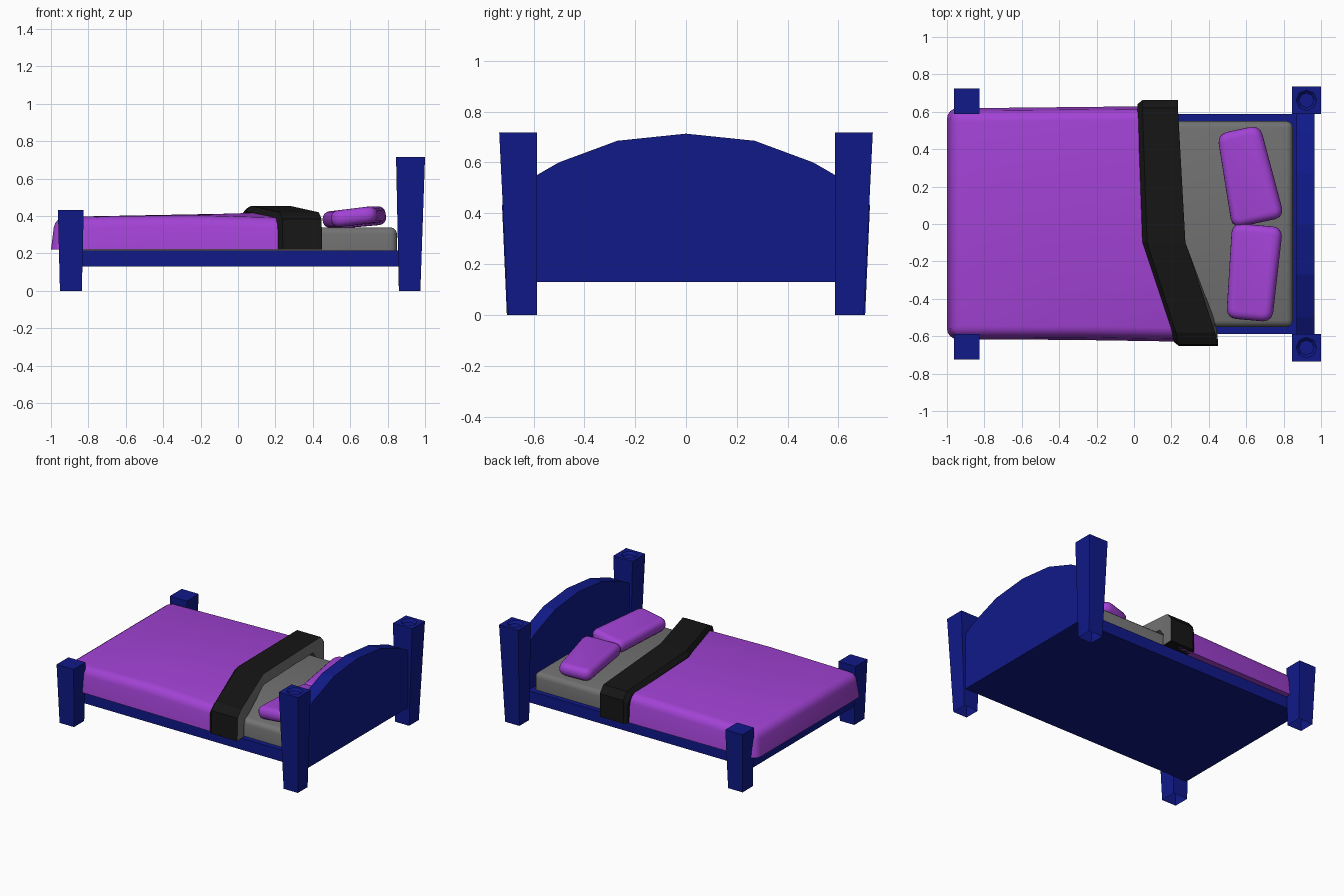
import bpy, bmesh, math
from mathutils import Vector, Matrix

if "Cube" in bpy.data.objects:
    bpy.data.objects.remove(bpy.data.objects["Cube"])


def material(name, rgb):
    m = bpy.data.materials.new(name)
    m.diffuse_color = (*rgb, 1)
    m.use_nodes = True
    m.node_tree.nodes["Principled BSDF"].inputs["Base Color"].default_value = m.diffuse_color
    return m


BLUE = material("blue_wood", (0.005, 0.01, 0.25))
PURPLE = material("purple_cloth", (0.36, 0.055, 0.66))
BLACK = material("black_cloth", (0.008, 0.008, 0.008))
GREY = material("grey_cloth", (0.17, 0.17, 0.17))


def finish(bm, name, mats, smooth=False):
    bmesh.ops.recalc_face_normals(bm, faces=bm.faces[:])
    me = bpy.data.meshes.new(name)
    bm.to_mesh(me)
    bm.free()
    ob = bpy.data.objects.new(name, me)
    bpy.context.collection.objects.link(ob)
    for m in mats:
        me.materials.append(m)
    if smooth:
        bpy.ops.object.select_all(action='DESELECT')
        ob.select_set(True)
        bpy.context.view_layer.objects.active = ob
        bpy.ops.object.shade_smooth_by_angle(angle=math.radians(40))
    return ob


def loft(rings, cap_start=True, cap_end=True):
    """Closed rings of equal length joined into a skin."""
    bm = bmesh.new()
    vs = [[bm.verts.new(p) for p in r] for r in rings]
    n = len(rings[0])
    for a, b in zip(vs, vs[1:]):
        for i in range(n):
            j = (i + 1) % n
            bm.faces.new((a[i], a[j], b[j], b[i]))
    if cap_start:
        bm.faces.new(vs[0][::-1])
    if cap_end:
        bm.faces.new(vs[-1])
    return bm, vs


def box(x0, x1, y0, y1, z0, z1):
    pts = [(x0, y0), (x1, y0), (x1, y1), (x0, y1)]
    return loft([[(x, y, z) for x, y in pts] for z in (z0, z1)])[0]


# Posts: flared square columns, open below; head posts have a round dimple
SQUARE = [(1, 0), (1, 1), (0, 1), (-1, 1), (-1, 0), (-1, -1), (0, -1), (1, -1)]


def square_ring(x0, x1, y0, y1, z):
    cx, cy, hx, hy = (x0 + x1) / 2, (y0 + y1) / 2, (x1 - x0) / 2, (y1 - y0) / 2
    return [(cx + hx * u, cy + hy * v, z) for u, v in SQUARE]


def circle_ring(cx, cy, r, z):
    return [(cx + r * math.cos(i * math.pi / 4), cy + r * math.sin(i * math.pi / 4), z)
            for i in range(8)]


for side, s in (("right", -1), ("left", 1)):
    rings = [square_ring(0.86, 0.975, 0.587, 0.70, 0),
             square_ring(0.845, 1.0, 0.587, 0.735, 0.717),
             circle_ring(0.922, 0.661, 0.055, 0.717),
             circle_ring(0.922, 0.661, 0.04, 0.70)]
    rings = [[(x, s * y, z) for x, y, z in r] for r in rings]
    finish(loft(rings, cap_start=False)[0], "head_post_" + side, [BLUE])
    rings = [square_ring(-0.952, -0.835, 0.587, 0.705, 0),
             square_ring(-0.963, -0.825, 0.587, 0.724, 0.432)]
    rings = [[(x, s * y, z) for x, y, z in r] for r in rings]
    finish(loft(rings, cap_start=False)[0], "foot_post_" + side, [BLUE])

# Bed base slab
finish(box(-0.945, 0.87, -0.587, 0.587, 0.13, 0.215), "bed_base", [BLUE])

# Arched headboard
half = [(0.587, 0.55), (0.5, 0.60), (0.27, 0.685)]
arch = [(0.587, 0.13)] + half + [(0, 0.713)] + [(-y, z) for y, z in half[::-1]] + [(-0.587, 0.13)]
finish(loft([[(x, y, z) for y, z in arch] for x in (0.87, 0.965)])[0], "headboard", [BLUE])

# Mattress
bm = box(-0.92, 0.85, -0.55, 0.55, 0.213, 0.34)
bmesh.ops.bevel(bm, geom=[e for e in bm.edges if max(v.co.z for v in e.verts) > 0.3],
                offset=0.035, segments=3, profile=0.5, affect='EDGES')
finish(bm, "mattress", [GREY], True)

# Blanket: slanted head edge, dipping toward the front by the fold
low = [(-1, -0.615), (-0.3, -0.62), (0.33, -0.63), (0.15, -0.1), (0.13, 0.63), (-1, 0.618)]
top = [(-0.978, -0.60, 0.395), (-0.3, -0.60, 0.403), (0.33, -0.61, 0.385),
       (0.15, -0.1, 0.42), (0.13, 0.61, 0.416), (-0.978, 0.60, 0.395)]
bm, (lo, hi) = loft([[(x, y, 0.22) for x, y in low], top], cap_end=False)
bm.faces.new((hi[1], hi[2], hi[3]))
bm.faces.new((hi[0], hi[1], hi[3], hi[4], hi[5]))
pairs = [(hi[0], hi[1]), (hi[1], hi[2]), (hi[4], hi[5]), (hi[5], hi[0]), (lo[0], hi[0]), (lo[5], hi[5])]
bmesh.ops.bevel(bm, geom=[bm.edges.get(p) for p in pairs], offset=0.055, segments=4,
                profile=0.5, affect='EDGES')
finish(bm, "blanket", [PURPLE], True)

# Folded-over band: outer strip black, inner side and head-end rim grey
sections = [(0.66, 0.22, 0.02, 0.235), (0.662, 0.39, 0.02, 0.235), (0.62, 0.44, 0.02, 0.235),
            (-0.1, 0.455, 0.045, 0.275), (-0.58, 0.42, 0.2, 0.432),
            (-0.645, 0.385, 0.212, 0.447), (-0.652, 0.22, 0.215, 0.45)]
rings = []
for y, z, x0, x1 in sections:
    yi = y * 0.87
    zi = z if z < 0.3 else z - 0.085
    rings.append([(x0, y * 0.97, z - (0.03 if z > 0.3 else 0)), (x0 + 0.025, y, z),
                  (x1, y, z), (x1 - 0.005, yi, zi), (x0 + 0.01, yi, zi)])
bm, _ = loft(rings)
bm.faces.ensure_lookup_table()
for k in range(len(sections) - 1):
    for i in (2, 3):
        bm.faces[k * 5 + i].material_index = 1
finish(bm, "blanket_fold", [BLACK, GREY])

# Pillows: soft tapered blocks, raised at the head end
for name, centre, turn, tilt, narrow in (
        ("pillow_left", (0.612, 0.256, 0.388), 12, -5, -0.1),
        ("pillow_right", (0.638, -0.26, 0.396), -5, -7, 0.05)):
    bm = box(-0.13, 0.13, -0.255, 0.255, -0.045, 0.045)
    for v in bm.verts:
        v.co.x *= 1 + narrow * v.co.y / 0.255
    bmesh.ops.bevel(bm, geom=[e for e in bm.edges if abs(e.verts[0].co.z - e.verts[1].co.z) > 0.05],
                    offset=0.05, segments=3, profile=0.5, affect='EDGES')
    rim = [e for e in bm.edges if abs(e.verts[0].co.z - e.verts[1].co.z) < 0.01]
    bmesh.ops.bevel(bm, geom=rim, offset=0.04, segments=4, profile=0.5, affect='EDGES')
    bm.transform(Matrix.Translation(Vector(centre)) @ Matrix.Rotation(math.radians(turn), 4, 'Z')
                 @ Matrix.Rotation(math.radians(tilt), 4, 'Y'))
    finish(bm, name, [PURPLE], True)
